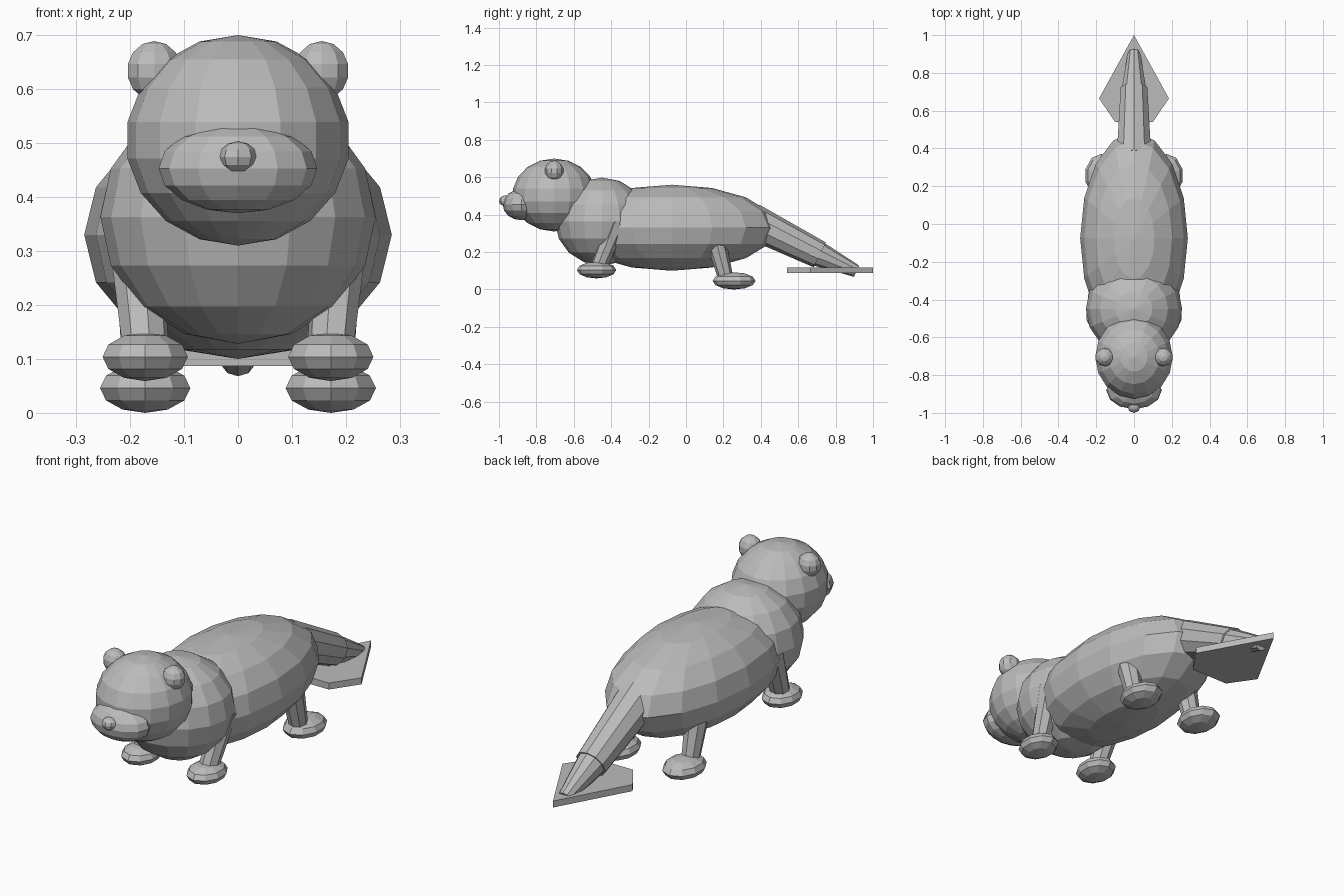
import bpy
import bmesh
from mathutils import Matrix, Vector

if "Cube" in bpy.data.objects:
    bpy.data.objects.remove(bpy.data.objects["Cube"], do_unlink=True)

# One plain grey for the whole animal
grey = bpy.data.materials.new("plain_grey")
grey.use_nodes = True
GREY = (0.5, 0.5, 0.5, 1)
grey.diffuse_color = GREY
grey.node_tree.nodes["Principled BSDF"].inputs["Base Color"].default_value = GREY


def finish(name, bm):
    bmesh.ops.recalc_face_normals(bm, faces=bm.faces[:])
    mesh = bpy.data.meshes.new(name)
    bm.to_mesh(mesh)
    bm.free()
    mesh.materials.append(grey)
    obj = bpy.data.objects.new(name, mesh)
    bpy.context.collection.objects.link(obj)
    return obj


def ball(name, centre, radii, segments, rings):
    """Faceted ellipsoid with its poles up and down."""
    bm = bmesh.new()
    bmesh.ops.create_uvsphere(bm, u_segments=segments, v_segments=rings, radius=1,
                              matrix=Matrix.Translation(centre) @ Matrix.Diagonal((*radii, 1)))
    return finish(name, bm)


def taper(name, start, end, r_start, r_end, segments):
    """Tapered cylinder between two points."""
    a, b = Vector(start), Vector(end)
    turn = (b - a).to_track_quat('Z', 'Y').to_matrix().to_4x4()
    bm = bmesh.new()
    bmesh.ops.create_cone(bm, cap_ends=True, segments=segments, radius1=r_start,
                          radius2=r_end, depth=(b - a).length,
                          matrix=Matrix.Translation((a + b) / 2) @ turn)
    return finish(name, bm)


# Trunk and head
ball("body", (0, -0.075, 0.33), (0.285, 0.56, 0.23), 16, 8)
ball("chest", (0, -0.45, 0.363), (0.255, 0.25, 0.235), 16, 8)
ball("head", (0, -0.705, 0.505), (0.208, 0.223, 0.195), 16, 9)
ball("muzzle", (0, -0.88, 0.453), (0.147, 0.1, 0.083), 12, 8)
ball("nose", (0, -0.966, 0.474), (0.035, 0.034, 0.029), 8, 6)

# Paired parts
for side, s in (("left", 1), ("right", -1)):
    ball(side + "_ear", (s * 0.155, -0.705, 0.634), (0.053, 0.05, 0.055), 10, 7)
    taper(side + "_front_leg", (s * 0.17, -0.475, 0.1), (s * 0.19, -0.37, 0.36), 0.042, 0.055, 8)
    ball(side + "_front_paw", (s * 0.172, -0.478, 0.104), (0.083, 0.105, 0.045), 10, 6)
    taper(side + "_rear_leg", (s * 0.172, 0.215, 0.05), (s * 0.172, 0.155, 0.28), 0.04, 0.055, 8)
    ball(side + "_rear_paw", (s * 0.172, 0.257, 0.046), (0.088, 0.115, 0.046), 10, 6)

# Tail in two sections
taper("tail_base", (0, 0.35, 0.367), (0, 0.715, 0.185), 0.096, 0.074, 10)
taper("tail_tip", (0, 0.67, 0.207), (0, 0.912, 0.098), 0.074, 0.033, 10)

# Flat pointed paddle under the tail
outline = [(0, 1.0), (-0.185, 0.665), (-0.1, 0.54), (0.1, 0.54), (0.185, 0.665)]
bm = bmesh.new()
base = bm.faces.new([bm.verts.new((x, y, 0.087)) for x, y in outline])
lifted = bmesh.ops.extrude_face_region(bm, geom=[base])["geom"]
bmesh.ops.translate(bm, vec=(0, 0, 0.031),
                    verts=[v for v in lifted if isinstance(v, bmesh.types.BMVert)])
finish("tail_paddle", bm)
